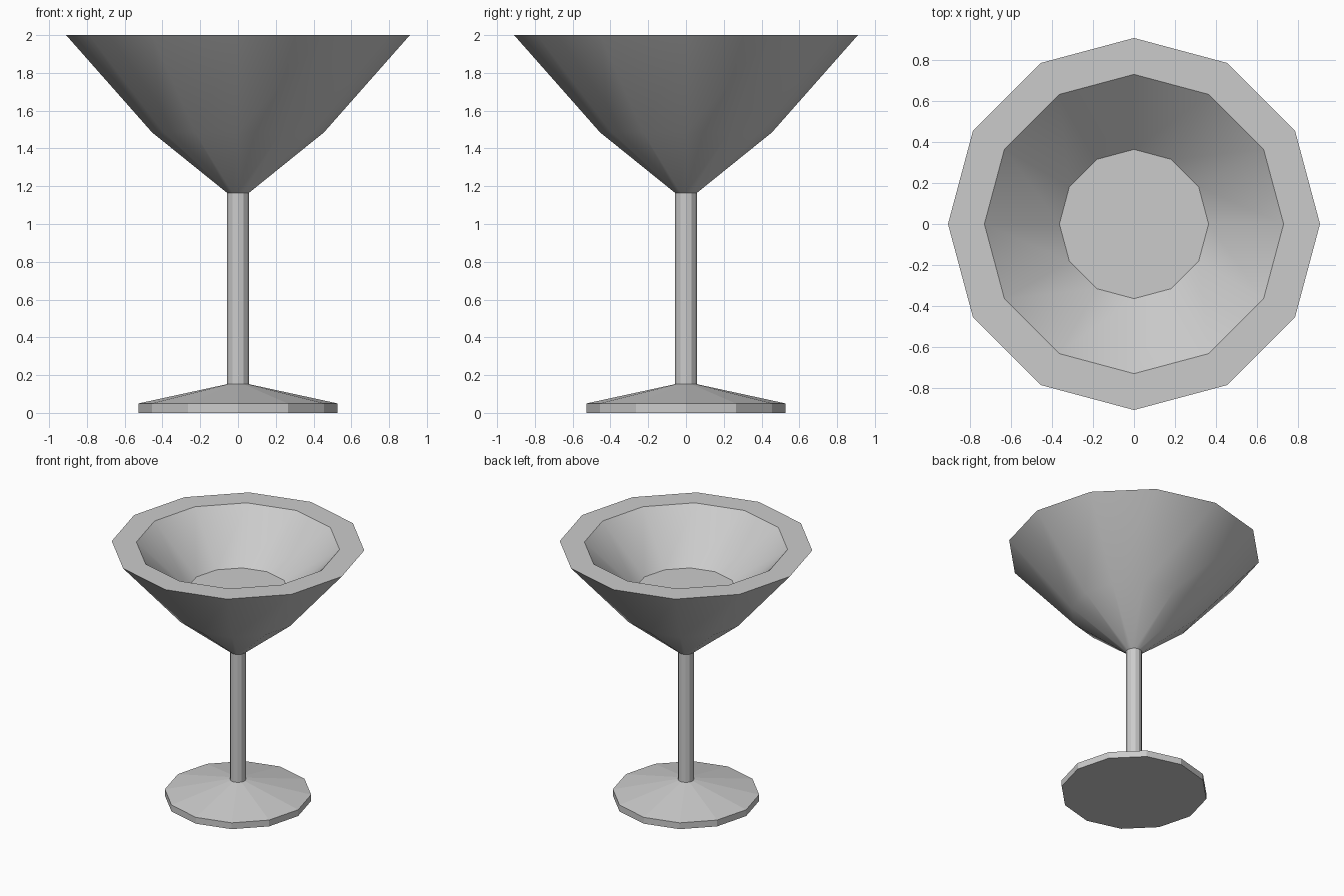
import bpy
import bmesh
from math import cos, sin, tau, radians

cube = bpy.data.objects.get("Cube")
if cube:
    bpy.data.objects.remove(cube)

SIDES = 12
STEM_R = 0.058

# Single plain grey
grey = bpy.data.materials.new("light_grey")
grey.use_nodes = True
colour = (0.6, 0.6, 0.6, 1)
grey.diffuse_color = colour
grey.node_tree.nodes["Principled BSDF"].inputs["Base Color"].default_value = colour


def lathe(name, profile, cap_start=False, cap_end=False, smooth=False):
    """Spin a (radius, height) profile, listed so its outside is on the right going up."""
    bm = bmesh.new()
    rings = [[bm.verts.new((r * cos(tau * i / SIDES), r * sin(tau * i / SIDES), z))
              for i in range(SIDES)] for r, z in profile]
    for low, high in zip(rings, rings[1:]):
        for i in range(SIDES):
            j = (i + 1) % SIDES
            bm.faces.new((low[i], low[j], high[j], high[i]))
    if cap_start:
        bm.faces.new(rings[0][::-1])
    if cap_end:
        bm.faces.new(rings[-1])
    mesh = bpy.data.meshes.new(name)
    bm.to_mesh(mesh)
    bm.free()
    mesh.materials.append(grey)
    obj = bpy.data.objects.new(name, mesh)
    bpy.context.collection.objects.link(obj)
    if smooth:
        mesh.shade_smooth()
        mesh.set_sharp_from_angle(angle=radians(30))
    return obj


# Foot: short flat-sided disc rising as a shallow cone
lathe("foot", [(0.527, 0), (0.527, 0.05), (STEM_R, 0.152)], cap_start=True)

# Stem: straight faceted column
lathe("stem", [(STEM_R, 0.152), (STEM_R, 1.165)])

# Bowl: outer wall, thick flat rim, inner wall and flat floor
lathe("bowl", [(STEM_R, 1.165), (0.455, 1.485), (0.91, 2), (0.732, 2), (0.365, 1.655)],
      cap_end=True, smooth=True)
